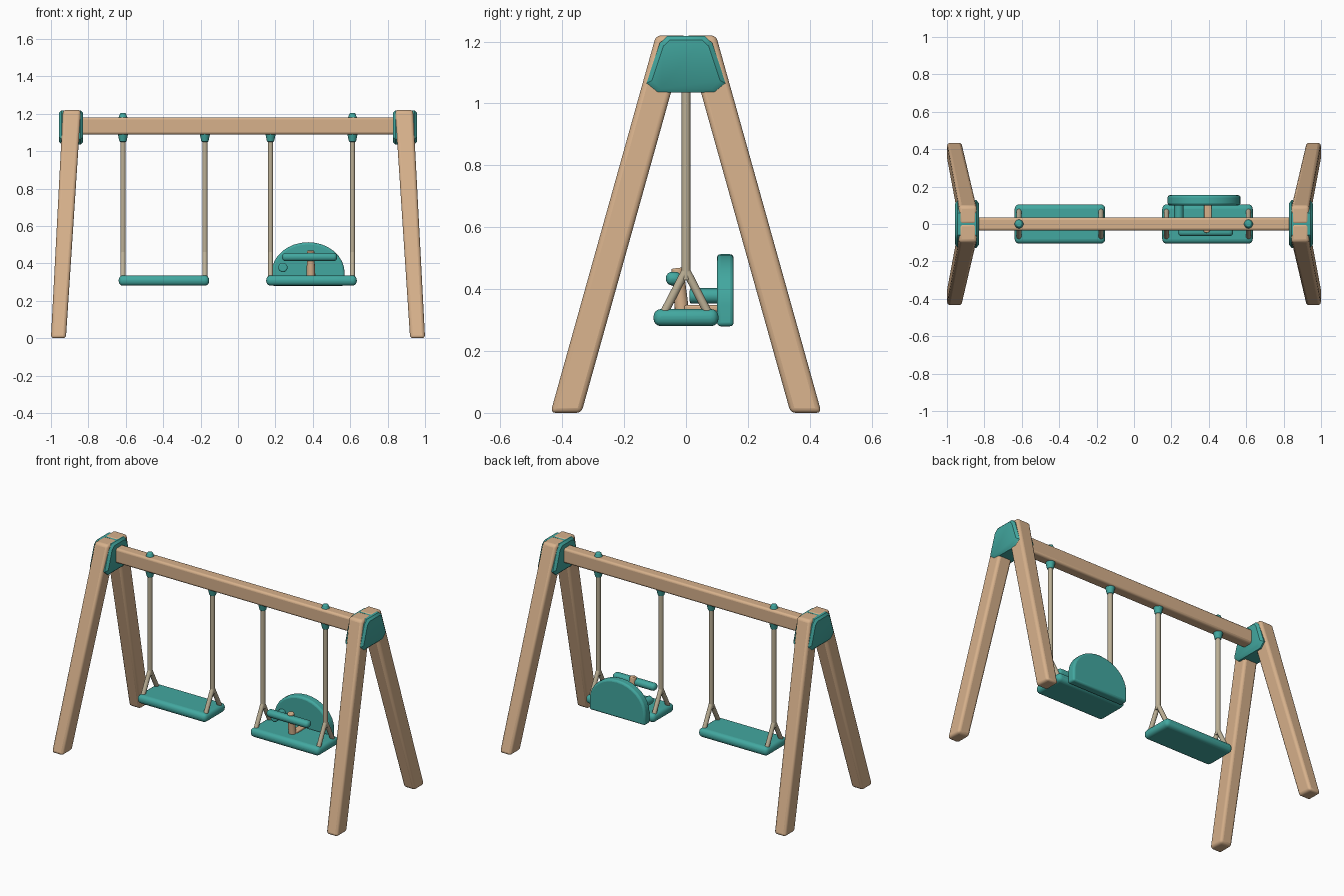
import bpy, bmesh, math
from mathutils import Vector

cube = bpy.data.objects.get("Cube")
if cube:
    bpy.data.objects.remove(cube, do_unlink=True)


def material(name, rgb):
    m = bpy.data.materials.new(name)
    m.use_nodes = True
    m.diffuse_color = (*rgb, 1)
    m.node_tree.nodes["Principled BSDF"].inputs["Base Color"].default_value = (*rgb, 1)
    return m


WOOD = material("warm wood", (0.68, 0.44, 0.26))
TEAL = material("teal plastic", (0.055, 0.39, 0.35))
ROPE = material("beige rope", (0.50, 0.43, 0.30))


def finish(name, bm, mat, bevel=0, segments=3):
    bmesh.ops.recalc_face_normals(bm, faces=bm.faces)
    mesh = bpy.data.meshes.new(name)
    bm.to_mesh(mesh)
    bm.free()
    mesh.materials.append(mat)
    ob = bpy.data.objects.new(name, mesh)
    bpy.context.collection.objects.link(ob)
    if bevel:
        mod = ob.modifiers.new("Rounded edges", 'BEVEL')
        mod.width, mod.segments = bevel, segments
        mod.limit_method = 'ANGLE'
        mod.angle_limit = math.radians(35)
    bpy.ops.object.select_all(action='DESELECT')
    ob.select_set(True)
    bpy.context.view_layer.objects.active = ob
    bpy.ops.object.shade_smooth_by_angle(angle=math.radians(40))
    return ob


def loft(name, rings, mat, bevel=0, segments=3):
    """Solid skinned through matching rings of points."""
    bm = bmesh.new()
    rows = [[bm.verts.new(p) for p in ring] for ring in rings]
    n = len(rows[0])
    for a, b in zip(rows, rows[1:]):
        for i in range(n):
            j = (i + 1) % n
            bm.faces.new((a[i], a[j], b[j], b[i]))
    bm.faces.new(rows[0])
    bm.faces.new(rows[-1])
    return finish(name, bm, mat, bevel, segments)


def box(name, center, size, mat, bevel, segments=3):
    bm = bmesh.new()
    bmesh.ops.create_cube(bm, size=1)
    bmesh.ops.scale(bm, vec=size, verts=bm.verts)
    bmesh.ops.translate(bm, vec=center, verts=bm.verts)
    return finish(name, bm, mat, bevel, segments)


def rod(name, a, b, r1, r2, mat, sides=14, bevel=0):
    a, b = Vector(a), Vector(b)
    bm = bmesh.new()
    bmesh.ops.create_cone(bm, cap_ends=True, segments=sides,
                          radius1=r1, radius2=r2, depth=(b - a).length)
    bmesh.ops.rotate(bm, matrix=(b - a).to_track_quat('Z', 'Y').to_matrix(),
                     verts=bm.verts)
    bmesh.ops.translate(bm, vec=(a + b) / 2, verts=bm.verts)
    return finish(name, bm, mat, bevel)


def rect(cx, cy, z, wx, wy):
    return [(cx + sx * wx / 2, cy + sy * wy / 2, z)
            for sx, sy in ((-1, -1), (1, -1), (1, 1), (-1, 1))]


# A-frames: splayed legs and the corner joints holding them
cap_half = [(0.095, 1.035), (0.128, 1.065), (0.085, 1.195), (0.06, 1.218)]
cap_profile = cap_half + [(-y, z) for y, z in reversed(cap_half)]
for side, label in ((1, "left"), (-1, "right")):
    for depth, place in ((-1, "front"), (1, "back")):
        loft(f"{label}_{place}_leg",
             [rect(side * 0.96, depth * 0.388, 0, 0.08, 0.10),
              rect(side * 0.888, depth * 0.047, 1.22, 0.096, 0.10)], WOOD, 0.016)
    rings = []
    for x, k in ((0.829, 0.86), (0.842, 1), (0.943, 1), (0.956, 0.86)):
        rings.append([(side * x, y * k, 1.128 + (z - 1.128) * k) for y, z in cap_profile])
    loft(f"{label}_corner_joint", rings, TEAL)

# Top beam
box("top_beam", (0, 0, 1.135), (1.72, 0.07, 0.092), WOOD, 0.013)


# Swings: seat, two ropes splitting into a fork, and beam fittings
def swing(label, center):
    box(f"{label}_seat", (center, 0, 0.308), (0.484, 0.21, 0.055), TEAL, 0.024, 4)
    for s in (-1, 1):
        x = center + s * 0.219
        tag = f"{label}_{'outer' if s * center > 0 else 'inner'}"
        rod(f"{tag}_rope", (x, 0, 0.43), (x, 0, 1.10), 0.0145, 0.0145, ROPE)
        for d, place in ((-1, "front"), (1, "back")):
            rod(f"{tag}_{place}_fork", (x, d * 0.078, 0.31), (x, d * 0.003, 0.455),
                0.0135, 0.0135, ROPE)
        rod(f"{tag}_beam_fitting", (x, 0, 1.05), (x, 0, 1.10), 0.019, 0.030, TEAL,
            bevel=0.004)
        if s * center > 0:
            rod(f"{tag}_top_nut", (x, 0, 1.165), (x, 0, 1.203), 0.030, 0.015, TEAL,
                bevel=0.004)


swing("right", -0.396)
swing("left", 0.393)

# Child seat: arched backrest
arch = [(0.18, 0.28), (0.57, 0.28)]
for i in range(17):
    t = math.pi * i / 16
    arch.append((0.375 + 0.195 * math.cos(t), 0.35 + 0.163 * math.sin(t)))
loft("backrest", [[(x, y, z) for x, z in arch] for y in (0.10, 0.154)], TEAL, 0.012)

# Child seat: front safety bar, its post, the brace and the side arm
box("safety_bar", (0.383, -0.04, 0.434), (0.295, 0.05, 0.044), TEAL, 0.02, 4)
rod("safety_bar_post", (0.39, -0.012, 0.32), (0.388, -0.028, 0.468), 0.023, 0.020, WOOD,
    bevel=0.005)
box("post_brace", (0.395, 0.05, 0.338), (0.04, 0.11, 0.02), WOOD, 0.006)
rod("side_arm", (0.24, 0.012, 0.378), (0.24, 0.12, 0.378), 0.025, 0.025, TEAL, 16, 0.007)
